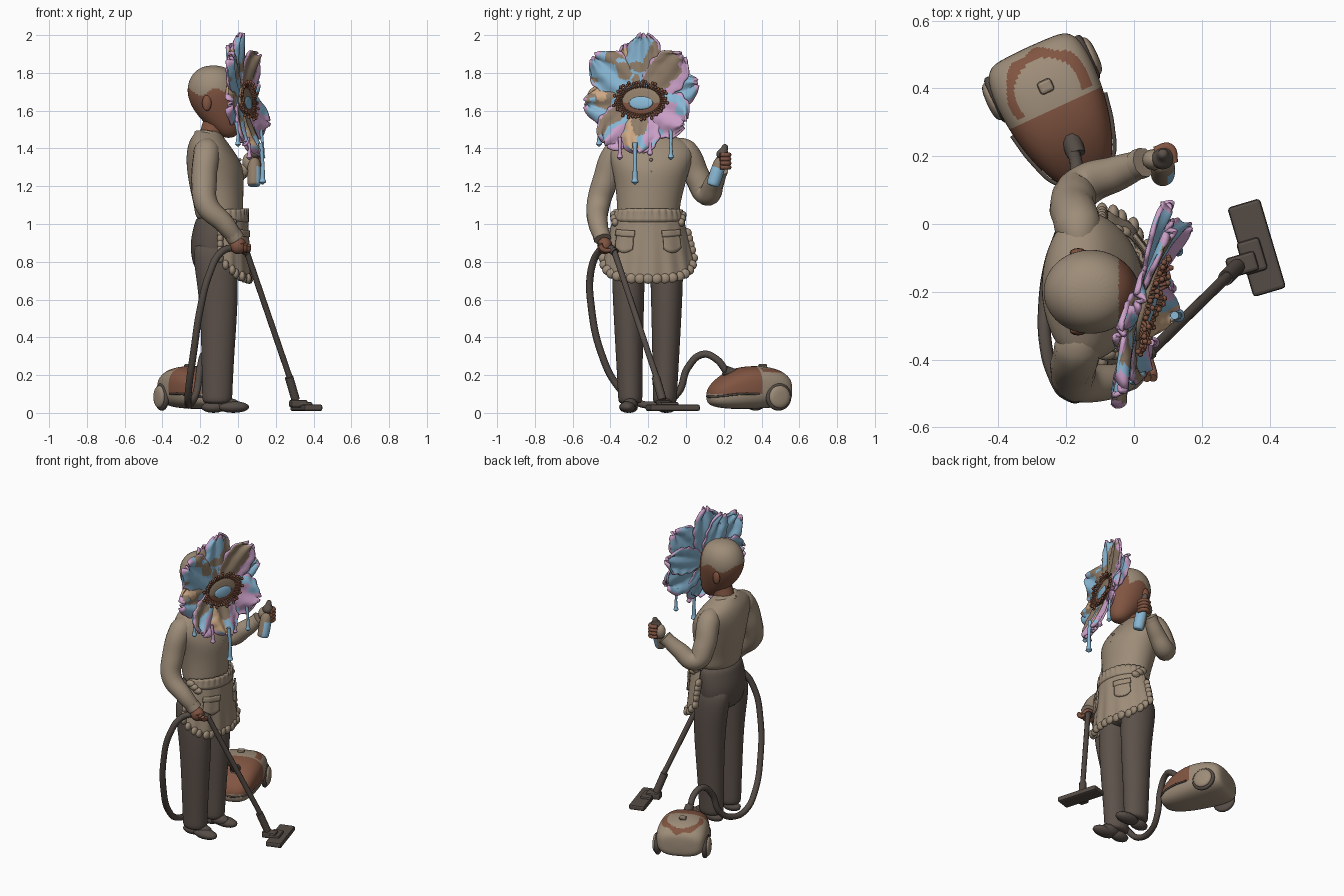
import bpy, bmesh, math, random
from math import sin, cos, pi, radians
from mathutils import Vector, Matrix, noise

random.seed(4)
if "Cube" in bpy.data.objects:
    bpy.data.objects.remove(bpy.data.objects["Cube"])


def material(name, r, g, b):
    m = bpy.data.materials.new(name)
    m.use_nodes = True
    m.diffuse_color = (r, g, b, 1)
    m.node_tree.nodes["Principled BSDF"].inputs["Base Color"].default_value = (r, g, b, 1)
    return m


TAN = material("tan cloth", .34, .265, .19)
BROWN = material("warm brown", .22, .09, .053)
GREY = material("trouser grey", .108, .083, .069)
DARK = material("dark grey", .09, .071, .06)
BLUE = material("petal blue", .25, .48, .67)
PINK = material("petal pink", .6, .35, .58)
PEACH = material("petal peach", .6, .39, .23)
OLIVE = material("petal taupe", .28, .205, .14)


def add(name, mesh, *mats, subsurf=0, thick=0, bevel=0):
    """Link a mesh, bake its modifiers and shade it smooth."""
    for m in mats:
        mesh.materials.append(m)
    ob = bpy.data.objects.new(name, mesh)
    bpy.context.collection.objects.link(ob)
    if thick:
        s = ob.modifiers.new("thickness", 'SOLIDIFY')
        s.thickness, s.offset = thick, 0
    if bevel:
        b = ob.modifiers.new("bevel", 'BEVEL')
        b.width, b.segments = bevel, 2
    if subsurf:
        ob.modifiers.new("smooth", 'SUBSURF').levels = subsurf
    baked = bpy.data.meshes.new_from_object(ob.evaluated_get(bpy.context.evaluated_depsgraph_get()))
    ob.modifiers.clear()
    ob.data = baked
    for p in baked.polygons:
        p.use_smooth = not bevel
    return ob


def paint(ob, rule):
    for p in ob.data.polygons:
        p.material_index = int(rule(p.center, p.normal))


def from_bmesh(bm):
    bmesh.ops.recalc_face_normals(bm, faces=bm.faces)
    me = bpy.data.meshes.new("part")
    bm.to_mesh(me)
    bm.free()
    return me


def frame(origin, axis, up=(0, 0, 1)):
    """Matrix whose local z runs along axis and local y leans to up."""
    z = Vector(axis).normalized()
    x = Vector(up).cross(z).normalized()
    return Matrix.Translation(origin) @ Matrix((x, z.cross(x), z)).transposed().to_4x4()


def loft(name, sections, *mats, at=Matrix(), power=1, n=20, subsurf=2):
    """Skin elliptical rings given as (height, centre x, centre y, rx, ry)."""
    bm = bmesh.new()
    curve = lambda c: math.copysign(abs(c) ** power, c)
    rings = [[bm.verts.new(at @ Vector((cx + rx * curve(cos(2 * pi * i / n)),
                                        cy + ry * curve(sin(2 * pi * i / n)), h)))
              for i in range(n)] for h, cx, cy, rx, ry in sections]
    for a, b in zip(rings, rings[1:]):
        for i in range(n):
            bm.faces.new((a[i], a[(i + 1) % n], b[(i + 1) % n], b[i]))
    bm.faces.new(rings[0])
    bm.faces.new(rings[-1])
    return add(name, from_bmesh(bm), *mats, subsurf=subsurf)


def blobs(name, mat, items, seg=12):
    """Ellipsoids given as (location, scale), in one object."""
    bm = bmesh.new()
    for loc, size in items:
        bmesh.ops.create_uvsphere(bm, u_segments=seg, v_segments=seg * 2 // 3, radius=1,
                                  matrix=Matrix.Translation(loc) @ Matrix.Diagonal((*size, 1)))
    return add(name, from_bmesh(bm), mat)


def tubes(name, mat, paths, res=3):
    """Tapered round tubes; each path is a list of (x, y, z, radius)."""
    cu = bpy.data.curves.new(name, 'CURVE')
    cu.dimensions, cu.bevel_depth, cu.bevel_resolution = '3D', 1, res
    cu.resolution_u, cu.use_fill_caps = 8, True
    for path in paths:
        sp = cu.splines.new('BEZIER')
        sp.bezier_points.add(len(path) - 1)
        for bp, (x, y, z, r) in zip(sp.bezier_points, path):
            bp.co, bp.radius = (x, y, z), r
            bp.handle_left_type = bp.handle_right_type = 'AUTO'
    tmp = bpy.data.objects.new("tmp", cu)
    bpy.context.collection.objects.link(tmp)
    me = bpy.data.meshes.new_from_object(tmp.evaluated_get(bpy.context.evaluated_depsgraph_get()))
    bpy.data.objects.remove(tmp)
    me.materials.clear()
    return add(name, me, mat)


def sheet(name, f, nu, nv, *mats, thick=.01):
    bm = bmesh.new()
    g = [[bm.verts.new(f(i / nu, 2 * j / nv - 1)) for j in range(nv + 1)] for i in range(nu + 1)]
    for i in range(nu):
        for j in range(nv):
            bm.faces.new((g[i][j], g[i][j + 1], g[i + 1][j + 1], g[i + 1][j]))
    return add(name, from_bmesh(bm), *mats, thick=thick)


def box(name, mat, size, at, bevel=.01):
    bm = bmesh.new()
    bmesh.ops.create_cube(bm, size=1, matrix=at @ Matrix.Diagonal((*size, 1)))
    return add(name, from_bmesh(bm), mat, bevel=bevel)


# Head, ears and neck
head = loft("head", [(1.455, -.05, -.2, .03, .03), (1.49, -.06, -.2, .07, .065), (1.55, -.09, -.2, .105, .09),
                     (1.62, -.115, -.2, .135, .113), (1.7, -.13, -.2, .145, .13), (1.77, -.13, -.2, .13, .12),
                     (1.82, -.13, -.2, .09, .085), (1.84, -.13, -.2, .03, .03)], BROWN, TAN, subsurf=3)
paint(head, lambda c, n: c.z > 1.7 + .02 * sin(c.x * 40) and c.x < -.045)
blobs("ears", BROWN, [((-.165, -.2 + s * .115, 1.64), (.025, .014, .042)) for s in (-1, 1)])
tubes("neck", BROWN, [[(-.16, -.2, 1.4, .07), (-.12, -.2, 1.56, .06)]])

# Torso, collar and buttons
loft("shirt", [(1.0, -.1, -.2, .125, .17), (1.08, -.1, -.2, .13, .165), (1.2, -.115, -.19, .145, .185),
               (1.3, -.12, -.185, .155, .21), (1.38, -.145, -.185, .13, .235), (1.44, -.16, -.19, .1, .205),
               (1.475, -.16, -.2, .075, .11), (1.5, -.16, -.2, .06, .065)], TAN)
blobs("shirt_buttons", OLIVE, [((.027 - .02 * abs(z - 1.24) / .12, -.185, z), (.008, .009, .009))
                               for z in (1.12, 1.2, 1.28, 1.34)])
tubes("collar", TAN, [[(-.22, -.2, 1.48, .015), (-.15, -.2 + s * .08, 1.475, .018), (-.06, -.2 + s * .02, 1.42, .014)]
                      for s in (-1, 1)])

# Sleeves
tubes("right_sleeve", TAN, [[(-.16, -.29, 1.42, .04), (-.165, -.36, 1.385, .07), (-.18, -.43, 1.22, .068),
                             (-.165, -.465, 1.1, .062), (-.07, -.465, 1.0, .052), (-.015, -.445, .93, .043)]], 5)
tubes("left_sleeve", TAN, [[(-.16, -.08, 1.42, .04), (-.165, -.01, 1.385, .07), (-.18, .06, 1.25, .068),
                            (-.15, .11, 1.16, .063), (-.05, .15, 1.22, .052), (.025, .18, 1.29, .04)]], 5)
tubes("cuffs", TAN, [[(-.03, -.45, .95, .047), (-.01, -.442, .92, .047)], [(.01, .175, 1.275, .045), (.03, .182, 1.295, .045)]])

# Hands with curled fingers
blobs("right_palm", BROWN, [((0, -.43, .885), (.045, .04, .045))])
blobs("left_palm", TAN, [((.06, .19, 1.33), (.037, .032, .048))])
tubes("right_fingers", BROWN, [[(.02 + .018 * i, -.455, .9 - .006 * i, .013), (.02 + .018 * i, -.44, .865, .013),
                                (.01 + .018 * i, -.4, .86, .011)] for i in range(3)])
tubes("left_fingers", BROWN, [[(.06, .215, 1.3 + .022 * i, .013), (.105, .225, 1.3 + .022 * i, .013),
                               (.12, .18, 1.3 + .022 * i, .011)] for i in range(4)])

# Trousers and shoes
loft("trouser_seat", [(.74, -.12, -.2, .1, .13), (.8, -.125, -.2, .12, .17), (.9, -.13, -.2, .128, .185),
                      (1.0, -.11, -.2, .122, .177), (1.05, -.1, -.2, .12, .165)], GREY)
for side, s, y in (("left", 1, -.112), ("right", -1, -.295)):
    loft(side + "_trouser_leg", [(.045, -.11, y, .08, .066), (.08, -.11, y, .08, .064),
                                 (.3, -.107, y + s * .005, .087, .072), (.6, -.1, y + s * .01, .103, .084),
                                 (.8, -.12, y + s * .01, .118, .09), (.92, -.13, y, .11, .08)], GREY)
    blobs(side + "_shoe", DARK, [((-.025, y + s * .015, .031), (.085, .044, .031)), ((-.06, y, .045), (.07, .04, .035)),
                                 ((-.13, y, .03), (.065, .04, .03))])


# Apron with pockets and ruffles
def apron_point(u, a, out=0):
    t = radians(88) * a
    return Vector((-.1 + (.147 + .015 * u + out) * cos(t) + .005 * u * sin(22 * a),
                   -.2 + (.175 + .06 * u + out) * sin(t), 1.06 - u * (.35 - .11 * abs(a) ** 3)))


sheet("apron", apron_point, 14, 60, TAN)
for side, s in (("left", 1), ("right", -1)):
    sheet(side + "_pocket", lambda u, v: apron_point(.3 + .32 * u * (1 - .2 * v * v), s * .42 + .17 * v, .012), 6, 10, TAN)
    sheet(side + "_pocket_flap", lambda u, v: apron_point(.27 + .1 * u, s * .42 + .19 * v, .016), 3, 10, TAN)
rim = [apron_point(1, -1 + i / 8) for i in range(17)]
rim += [apron_point(.45 + k / 8, s) for k in range(4) for s in (-1, 1)]
blobs("apron_ruffle", TAN, [(p, (.018, .029, .027)) for p in rim])
sheet("waist_ruffle", lambda u, a: apron_point(.2 * u - .06, a, .004 + .004 * sin(45 * a) * (1 - u)), 4, 80, TAN)
blobs("hip_ruffle", TAN, [(apron_point(.05 + .06 * k, s * (.95 - .1 * k), .006), (.03, .02, .022))
                          for k in range(3) for s in (-1, 1)])

# Flower petals over the face: angle, length, width, lift, then middle, left and right colours
F = frame((.025, -.23, 1.65), (.955, -.27, .1))
INV = F.inverted()
petals = [(0, .35, .1, 0, BLUE, BLUE, OLIVE), (-20, .315, .08, -.035, PEACH, PEACH, PEACH),
          (-49, .35, .118, .01, BLUE, BLUE, OLIVE), (-92, .31, .115, -.01, OLIVE, BLUE, PEACH),
          (-140, .295, .115, .015, BLUE, PINK, OLIVE), (180, .275, .105, .04, BLUE, PINK, PEACH),
          (116, .275, .125, .03, PINK, BLUE, PINK), (43, .325, .11, .02, OLIVE, OLIVE, PINK),
          (72, .31, .09, -.02, BLUE, BLUE, BLUE)]
for k, (deg, length, width, lift, *colours) in enumerate(petals):
    turn = Matrix.Rotation(radians(-deg), 4, 'Z')

    def profile(u):
        return width * max(0, 1 - ((u - .62) / (.66 if u < .62 else .39)) ** 2) ** .5

    def petal_point(u, v):
        w = profile(u) * (1 + .06 * sin(24 * u + k))
        r = .03 + (length - .03) * u * (1 + .03 * sin(9 * v + k))
        depth = u * (lift + .03 * u + .012 * sin(7 * v + 2 * k) - .02 * v * v)
        return F @ turn @ Vector((w * v, r, depth))

    def petal_colour(c, n):
        p = turn.inverted() @ (INV @ c)
        u = (p.y - .03) / (length - .03)
        if u > .96 or abs(p.x) > profile(u) * .93:
            return 3
        if n.dot(F.col[2].to_3d()) < 0:
            return 4
        a = noise.noise(c * 9 + Vector((k, 0, 0)))
        if abs(a) > .42:
            return 4 if a < 0 else 5
        side = p.x / width + .9 * noise.noise(c * 12)
        return 1 if side < -.3 else 2 if side > .3 else 0

    paint(sheet("petal_%d" % (k + 1), petal_point, 28, 28, *colours, PINK, BLUE, OLIVE, thick=.013), petal_colour)

# Flower centre and stamens
eye = loft("flower_eye", [(-.01, 0, 0, .11, .075), (.02, 0, 0, .125, .085), (.03, 0, 0, .095, .06), (.033, 0, 0, .02, .015)],
           OLIVE, BROWN, at=F)
paint(eye, lambda c, n: (INV @ c).y < -.01)
loft("flower_heart", [(.025, 0, -.012, .075, .04), (.036, 0, -.012, .065, .034), (.04, 0, -.012, .01, .01)], BLUE, at=F)
stems, tips = [], []
for i in range(50):
    t = 2 * pi * i / 50
    r = random.uniform(.125, .155)
    pts = [F @ Vector((q * cos(t), q * .68 * sin(t), d)) for q, d in
           ((.1, .015), (.12, .035), (r, random.uniform(.03, .05)))]
    stems.append([(*p, .005) for p in pts])
    tips.append((pts[-1], (.009, .009, .009)))
tubes("stamens", BROWN, stems, 1)
blobs("stamen_tips", BROWN, tips, 6)


# Paint drips
def drip(x, y, top, low, r=.011):
    return [(x - .01, y, top, r * .9), (x, y, (top + low) / 2, r * .7), (x, y, low + .03, r),
            (x, y, low + .012, r * 1.45), (x, y, low, r * .3)]


tubes("blue_drips", BLUE, [drip(.0, -.46, 1.54, 1.41), drip(.13, -.27, 1.43, 1.21, .014), drip(.13, -.08, 1.5, 1.34)])
tubes("pink_drips", PINK, [drip(.06, -.35, 1.46, 1.34), drip(.11, -.19, 1.43, 1.36)])

# Spray bottle in the raised hand, its front splashed with paint
B = frame((.085, .14, 1.2), (0, .07, .22), (1, 0, 0))
bottle = loft("bottle", [(0, 0, 0, .03, .03), (.012, 0, 0, .037, .037), (.11, 0, 0, .037, .037), (.16, 0, 0, .03, .03)],
              OLIVE, BLUE, at=B)
paint(bottle, lambda c, n: c.z < 1.3 and (n.x + .3 * n.y > .1 or n.z < -.8))
loft("bottle_cap", [(.15, 0, 0, .034, .034), (.19, 0, 0, .034, .034), (.2, 0, 0, .018, .018), (.235, 0, 0, .016, .016)], GREY, at=B)

# Vacuum cleaner body
V = frame((-.265, .415, 0), (.42, -.907, 0))
VI = V.inverted()
profile_rows = [(-.118, .09, .07, .16), (-.105, .14, .04, .205), (-.03, .16, .025, .245), (.1, .152, .02, .252),
                (.2, .128, .02, .225), (.28, .095, .03, .17), (.325, .05, .05, .12)]
vac = loft("vacuum_body", [(t, 0, (a + b) / 2, w, (b - a) / 2) for t, w, a, b in profile_rows],
           TAN, BROWN, at=V, power=.7, n=32, subsurf=3)


def vacuum_colour(c, n):
    p = VI @ c
    arch = .098 < math.hypot(p.x, p.z - .025) < .128 + .006 * sin(70 * p.x) and p.z < .06 and n.z > .3
    return arch or (p.z > .085 and p.y > .1)


paint(vac, vacuum_colour)
tubes("vacuum_bumper", DARK, [[(*(V @ Vector((s * .152, .1, .1))), .006), (*(V @ Vector((s * .13, .1, .2))), .006),
                               (*(V @ Vector((s * .09, .09, .285))), .006), (*(V @ Vector((0, .085, .33))), .006)] for s in (-1, 1)])
box("vacuum_button", TAN, (.045, .02, .04), V @ Matrix.Translation((0, .25, .01)))
for side, s in (("left", 1), ("right", -1)):
    W = frame(V @ Vector((s * .145, .085, -.015)), V.col[0].to_3d() * s)
    loft(side + "_vacuum_tyre", [(-.02, 0, 0, .07, .07), (0, 0, 0, .076, .076), (.02, 0, 0, .072, .072)], DARK, at=W)
    loft(side + "_vacuum_hub", [(0, 0, 0, .064, .064), (.025, 0, 0, .062, .062), (.034, 0, 0, .03, .03)], TAN, at=W)
tubes("vacuum_socket", DARK, [[(-.19, .26, .2, .032), (-.17, .205, .225, .028)]])

# Hose, wand and floor head
tubes("hose", DARK, [[(-.18, .22, .21, .019), (-.17, .16, .285, .019), (-.18, .09, .31, .019), (-.2, .01, .24, .019),
                      (-.22, -.04, .11, .019), (-.25, -.13, .05, .019), (-.265, -.26, .055, .019), (-.26, -.36, .14, .019),
                      (-.235, -.45, .32, .019), (-.2, -.5, .55, .019), (-.15, -.505, .74, .019),
                      (-.09, -.465, .85, .019), (-.02, -.42, .875, .019), (.03, -.395, .87, .021)]])
tubes("wand", DARK, [[(0, -.42, .885, .022), (.05, -.375, .85, .022)], [(.04, -.385, .87, .016), (.28, -.15, .17, .016)],
                     [(.27, -.16, .19, .023), (.305, -.125, .07, .023)]])
H = Matrix.Translation((.362, -.07, .027)) @ Matrix.Rotation(radians(16.5), 4, 'Z')
box("floor_head", DARK, (.1, .275, .034), H)
box("floor_head_cover", DARK, (.07, .1, .03), H @ Matrix.Translation((-.02, -.02, .016)))
box("floor_head_joint", DARK, (.09, .06, .04), H @ Matrix.Translation((-.055, -.035, .022)))
